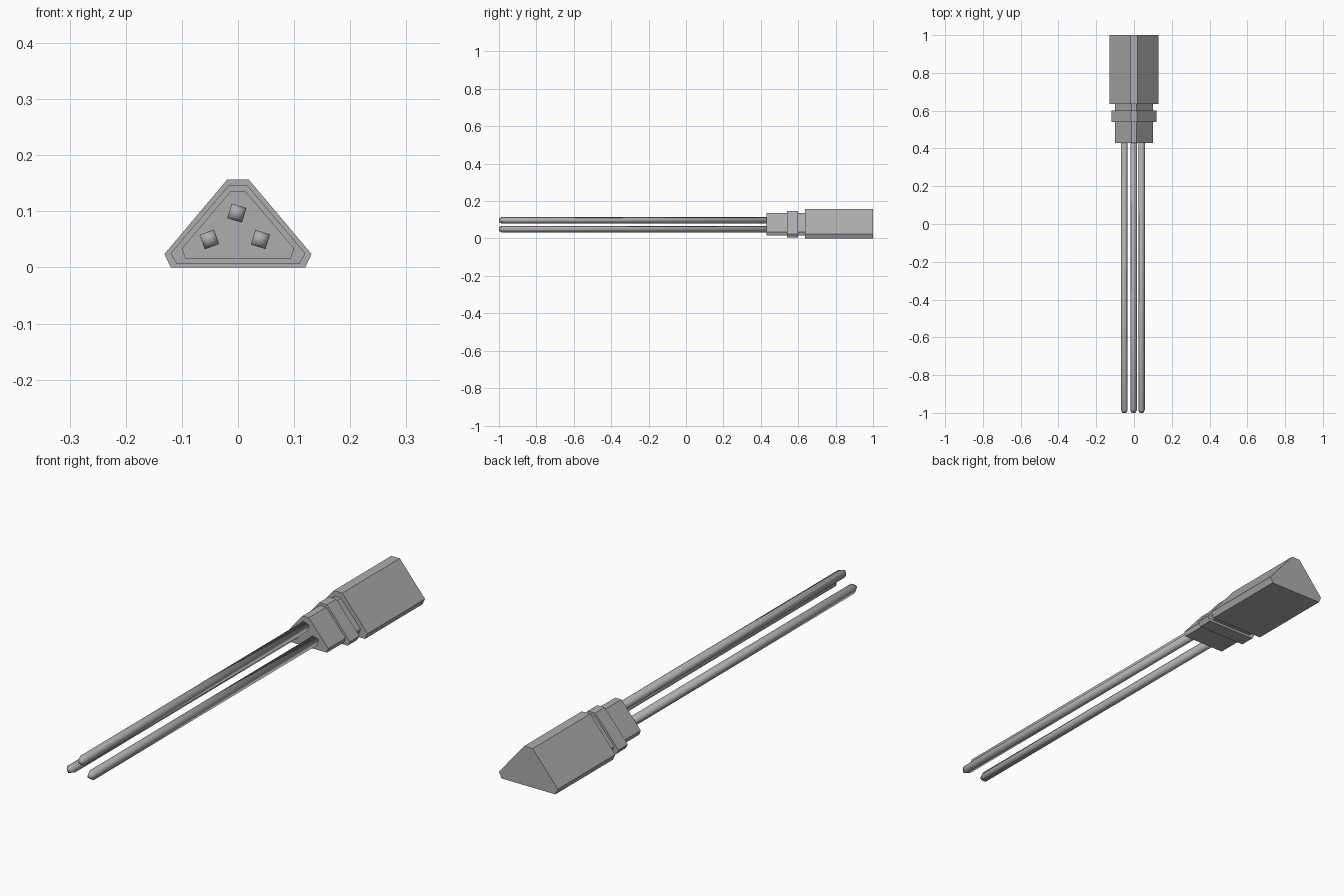
import bpy, bmesh
from math import sin, cos, radians

cube = bpy.data.objects.get("Cube")
if cube:
    bpy.data.objects.remove(cube, do_unlink=True)

grey = bpy.data.materials.new("plain grey")
grey.use_nodes = True
colour = (0.42, 0.42, 0.42, 1)
grey.diffuse_color = colour
grey.node_tree.nodes["Principled BSDF"].inputs["Base Color"].default_value = colour


def loft(name, rings, smooth=False):
    """Join rings of points into a closed solid running along y."""
    bm = bmesh.new()
    loops = [[bm.verts.new(p) for p in ring] for ring in rings]
    for a, b in zip(loops, loops[1:]):
        for i in range(len(a)):
            j = (i + 1) % len(a)
            bm.faces.new((a[i], a[j], b[j], b[i]))
    bm.faces.new(loops[0])
    bm.faces.new(loops[-1])
    bmesh.ops.recalc_face_normals(bm, faces=bm.faces)
    for f in bm.faces:
        f.smooth = smooth
    mesh = bpy.data.meshes.new(name)
    bm.to_mesh(mesh)
    bm.free()
    mesh.materials.append(grey)
    obj = bpy.data.objects.new(name, mesh)
    bpy.context.collection.objects.link(obj)
    return obj


def prism(name, half, y0, y1):
    """Mirror a half profile of (x, z) points and extrude it."""
    outline = half + [(-x, z) for x, z in reversed(half)]
    return loft(name, [[(x, y, z) for x, z in outline] for y in (y0, y1)])


def rod(name, x, z, turn):
    """Square rod with a slightly narrowed front tip."""
    rings = []
    for y, r in ((-1, 0.011), (-0.985, 0.0193), (0.45, 0.0193)):
        angles = [radians(turn + 45 + 90 * k) for k in range(4)]
        rings.append([(x + r * cos(a), y, z + r * sin(a)) for a in angles])
    return loft(name, rings, smooth=True)


# Stepped triangular housing with clipped corners
prism("housing", [(0.12, 0), (0.131, 0.024), (0.019, 0.157)], 0.635, 1)
prism("collar", [(0.109, 0.006), (0.12, 0.025), (0.017, 0.146)], 0.54, 0.60)
prism("neck", [(0.094, 0.016), (0.1, 0.034), (0.014, 0.135)], 0.43, 0.65)

# Three long prongs
rod("top_prong", -0.002, 0.097, -17)
rod("left_prong", 0.04, 0.05, -17)
rod("right_prong", -0.051, 0.05, 20)
